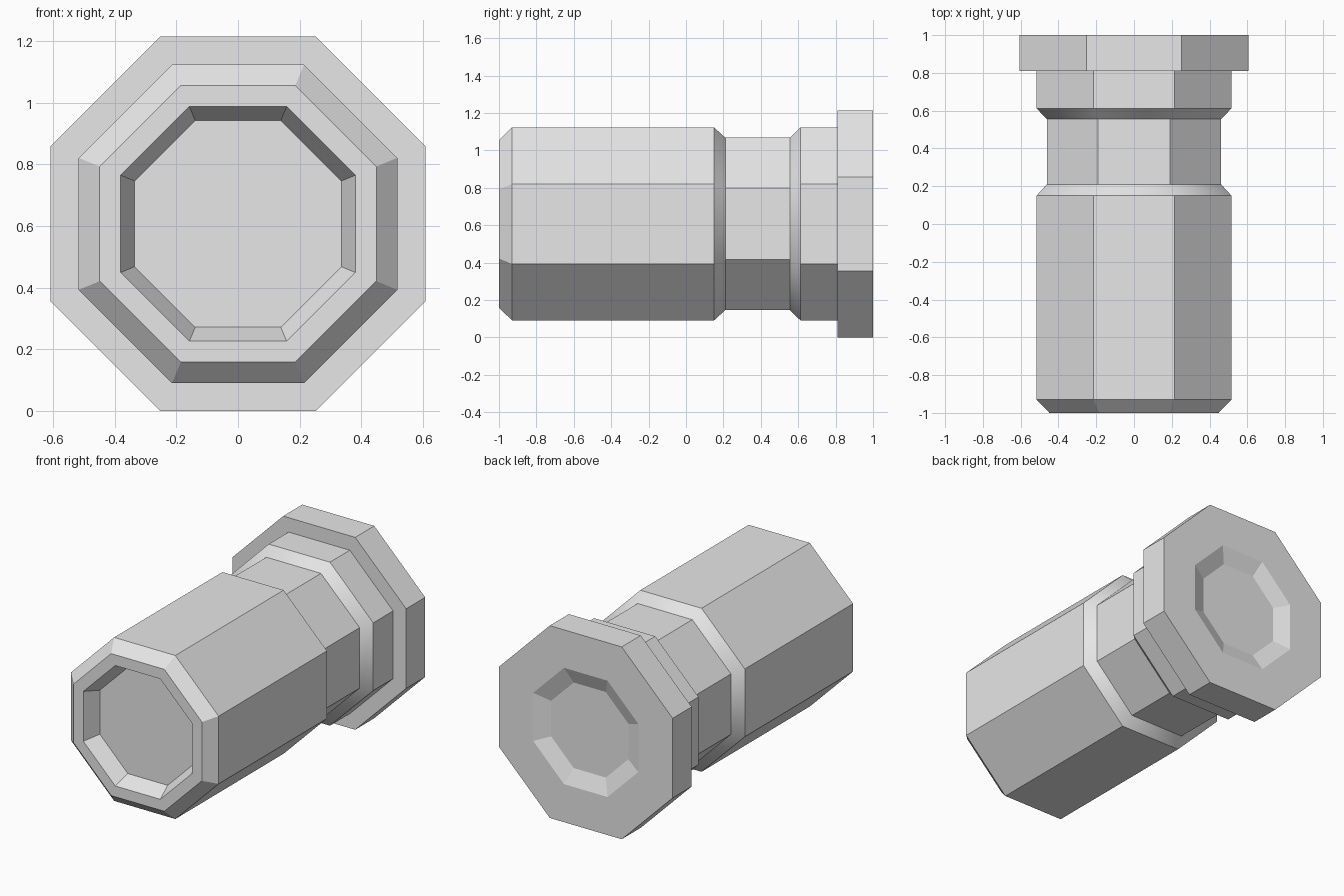
import bpy, bmesh, math

old = bpy.data.objects.get("Cube")
if old:
    bpy.data.objects.remove(old, do_unlink=True)

SIDES = 8
AXIS_Z = 0.607

grey = bpy.data.materials.new("plain grey")
grey.use_nodes = True
colour = (0.8, 0.8, 0.8, 1)
grey.diffuse_color = colour
grey.node_tree.nodes["Principled BSDF"].inputs["Base Color"].default_value = colour


def octagon_part(name, profile, cap_start=False, cap_end=False, smooth_bands=()):
    """Sweep (y, flat-to-centre radius) points around the y axis in eight sides."""
    bm = bmesh.new()
    rings = []
    for y, apothem in profile:
        r = apothem / math.cos(math.pi / SIDES)
        angles = [(i + 0.5) * math.tau / SIDES for i in range(SIDES)]
        rings.append([bm.verts.new((r * math.cos(a), y, AXIS_Z + r * math.sin(a)))
                      for a in angles])
    for band, (a, b) in enumerate(zip(rings, rings[1:])):
        for i in range(SIDES):
            j = (i + 1) % SIDES
            face = bm.faces.new((a[i], b[i], b[j], a[j]))
            face.smooth = band in smooth_bands
    if cap_start:
        bm.faces.new(rings[0])
    if cap_end:
        bm.faces.new(rings[-1][::-1])
    # Keep the rims of the smooth bands crisp
    for e in bm.edges:
        e.smooth = all(f.smooth for f in e.link_faces)
    mesh = bpy.data.meshes.new(name)
    bm.to_mesh(mesh)
    bm.free()
    mesh.materials.append(grey)
    obj = bpy.data.objects.new(name, mesh)
    bpy.context.collection.objects.link(obj)
    return obj


# Barrel: recessed front, bevelled rim, long body, waist groove, rear collar
octagon_part("barrel", [
    (-0.90, 0.335), (-1.0, 0.38), (-1.0, 0.448), (-0.93, 0.516),
    (0.15, 0.516), (0.21, 0.461), (0.555, 0.461), (0.612, 0.516), (0.81, 0.516),
], cap_start=True, smooth_bands=(4, 6))

# Rear flange with a shallow dished recess
octagon_part("rear_flange", [
    (0.81, 0.516), (0.81, 0.607), (1.0, 0.607), (1.0, 0.367), (0.96, 0.27),
], cap_end=True)
